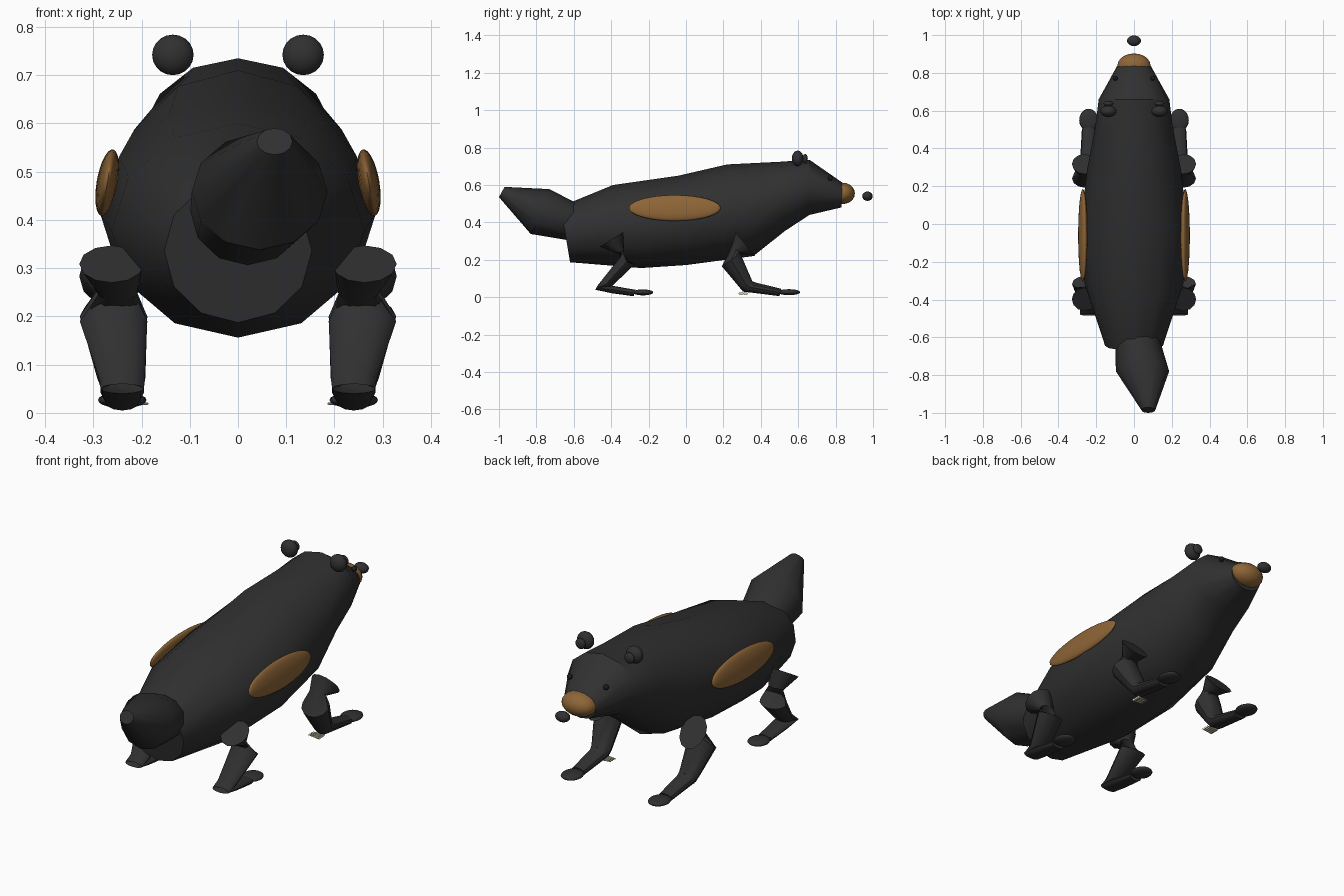
import bpy, bmesh, math
from mathutils import Vector, Matrix

cube = bpy.data.objects.get("Cube")
if cube:
    bpy.data.objects.remove(cube, do_unlink=True)


def material(name, rgb):
    m = bpy.data.materials.new(name)
    m.use_nodes = True
    m.diffuse_color = (*rgb, 1)
    m.node_tree.nodes["Principled BSDF"].inputs["Base Color"].default_value = (*rgb, 1)
    return m


FUR = material("charcoal_fur", (0.03, 0.03, 0.031))
TAN = material("tan_fur", (0.27, 0.13, 0.038))
BLACK = material("eye_black", (0.012, 0.012, 0.012))
CLAW = material("cream_claw", (0.7, 0.64, 0.46))


def finish(name, bm, mat, angle=35):
    bmesh.ops.recalc_face_normals(bm, faces=bm.faces)
    mesh = bpy.data.meshes.new(name)
    bm.to_mesh(mesh)
    bm.free()
    mesh.materials.append(mat)
    ob = bpy.data.objects.new(name, mesh)
    bpy.context.collection.objects.link(ob)
    bpy.ops.object.select_all(action='DESELECT')
    ob.select_set(True)
    bpy.context.view_layer.objects.active = ob
    bpy.ops.object.shade_smooth_by_angle(angle=math.radians(angle))
    return ob


def loft(name, rings, mat, sides=12):
    """Each ring: x centre, half width, bottom (y, z), top (y, z)."""
    bm = bmesh.new()
    loops = []
    for x, hw, low, high in rings:
        low, high = Vector((x, *low)), Vector((x, *high))
        mid, half = (low + high) / 2, (high - low) / 2
        loops.append([bm.verts.new(mid - half * math.cos(a) + Vector((hw * math.sin(a), 0, 0)))
                      for a in (math.tau * i / sides for i in range(sides))])
    for a, b in zip(loops, loops[1:]):
        for i in range(sides):
            j = (i + 1) % sides
            bm.faces.new((a[i], a[j], b[j], b[i]))
    bm.faces.new(loops[0])
    bm.faces.new(loops[-1])
    return finish(name, bm, mat)


def ball(name, centre, radii, mat, tilt=0, seg=20):
    bm = bmesh.new()
    bmesh.ops.create_uvsphere(bm, u_segments=seg, v_segments=seg // 2, radius=1)
    bm.transform(Matrix.Translation(centre) @ Matrix.Rotation(tilt, 4, 'Y')
                 @ Matrix.Diagonal((*radii, 1)))
    return finish(name, bm, mat, 60)


# Body and head
loft("body", [
    (0, 0.153, (-0.62, 0.187), (-0.67, 0.485)),
    (0, 0.262, (-0.24, 0.156), (-0.39, 0.60)),
    (0, 0.285, (0.0, 0.172), (-0.04, 0.65)),
    (0, 0.248, (0.36, 0.22), (0.22, 0.71)),
    (0, 0.205, (0.53, 0.355), (0.50, 0.724)),
    (0, 0.187, (0.66, 0.44), (0.66, 0.735)),
    (0, 0.09, (0.83, 0.48), (0.84, 0.61)),
], FUR)

# Tail, bent to one side
loft("tail", [
    (0.015, 0.115, (-0.60, 0.30), (-0.58, 0.50)),
    (0.045, 0.141, (-0.83, 0.338), (-0.73, 0.578)),
    (0.076, 0.037, (-1.0, 0.535), (-0.97, 0.59)),
], FUR)

# Snout and nose
ball("muzzle", (0, 0.838, 0.555), (0.088, 0.065, 0.057), TAN)
ball("nose", (0, 0.97, 0.54), (0.037, 0.028, 0.025), FUR)

for s, side in ((1, "left"), (-1, "right")):
    # Face details
    ball(side + "_ear", (s * 0.135, 0.597, 0.742), (0.043, 0.031, 0.042), FUR)
    ball(side + "_inner_ear", (s * 0.135, 0.637, 0.74), (0.026, 0.014, 0.026), FUR)
    ball(side + "_eye", (s * 0.1, 0.772, 0.637), (0.013, 0.013, 0.013), BLACK, seg=12)

    # Flank patch
    ball(side + "_flank_patch", (s * 0.271, -0.06, 0.477), (0.022, 0.245, 0.07),
         TAN, tilt=-s * 0.17, seg=32)

    # Hind leg: flared hip, pinched joint, lower leg, foot
    x = s * 0.258
    loft(side + "_hind_leg", [
        (s * 0.262, 0.067, (-0.46, 0.27), (-0.337, 0.347)),
        (s * 0.25, 0.04, (-0.37, 0.235), (-0.33, 0.255)),
        (x, 0.07, (-0.275, 0.175), (-0.36, 0.205)),
        (s * 0.24, 0.047, (-0.40, 0.055), (-0.455, 0.085)),
        (s * 0.24, 0.045, (-0.485, 0.04), (-0.475, 0.06)),
        (s * 0.24, 0.045, (-0.40, 0.022), (-0.40, 0.062)),
        (s * 0.24, 0.035, (-0.28, 0.005), (-0.27, 0.04)),
    ], FUR)
    ball(side + "_hind_paw", (s * 0.24, -0.23, 0.026), (0.05, 0.055, 0.016), FUR)

    # Front leg
    loft(side + "_front_leg", [
        (s * 0.262, 0.067, (0.37, 0.22), (0.265, 0.347)),
        (s * 0.252, 0.042, (0.295, 0.235), (0.242, 0.268)),
        (x, 0.07, (0.29, 0.235), (0.192, 0.165)),
        (s * 0.242, 0.05, (0.355, 0.085), (0.28, 0.06)),
        (s * 0.24, 0.045, (0.375, 0.078), (0.305, 0.03)),
        (s * 0.24, 0.036, (0.51, 0.045), (0.50, 0.006)),
    ], FUR)
    ball(side + "_front_paw", (s * 0.24, 0.55, 0.027), (0.05, 0.06, 0.016), FUR)

    # Small claws by the front heel, pointing inward
    for i in range(4):
        bm = bmesh.new()
        bmesh.ops.create_cone(bm, cap_ends=True, segments=8, radius1=0.007,
                              radius2=0.002, depth=0.06)
        bm.transform(Matrix.Translation((s * 0.216, 0.288 + 0.012 * i, 0.019))
                     @ Matrix.Rotation(-s * math.pi / 2, 4, 'Y'))
        finish(f"{side}_claw_{i + 1}", bm, CLAW)
